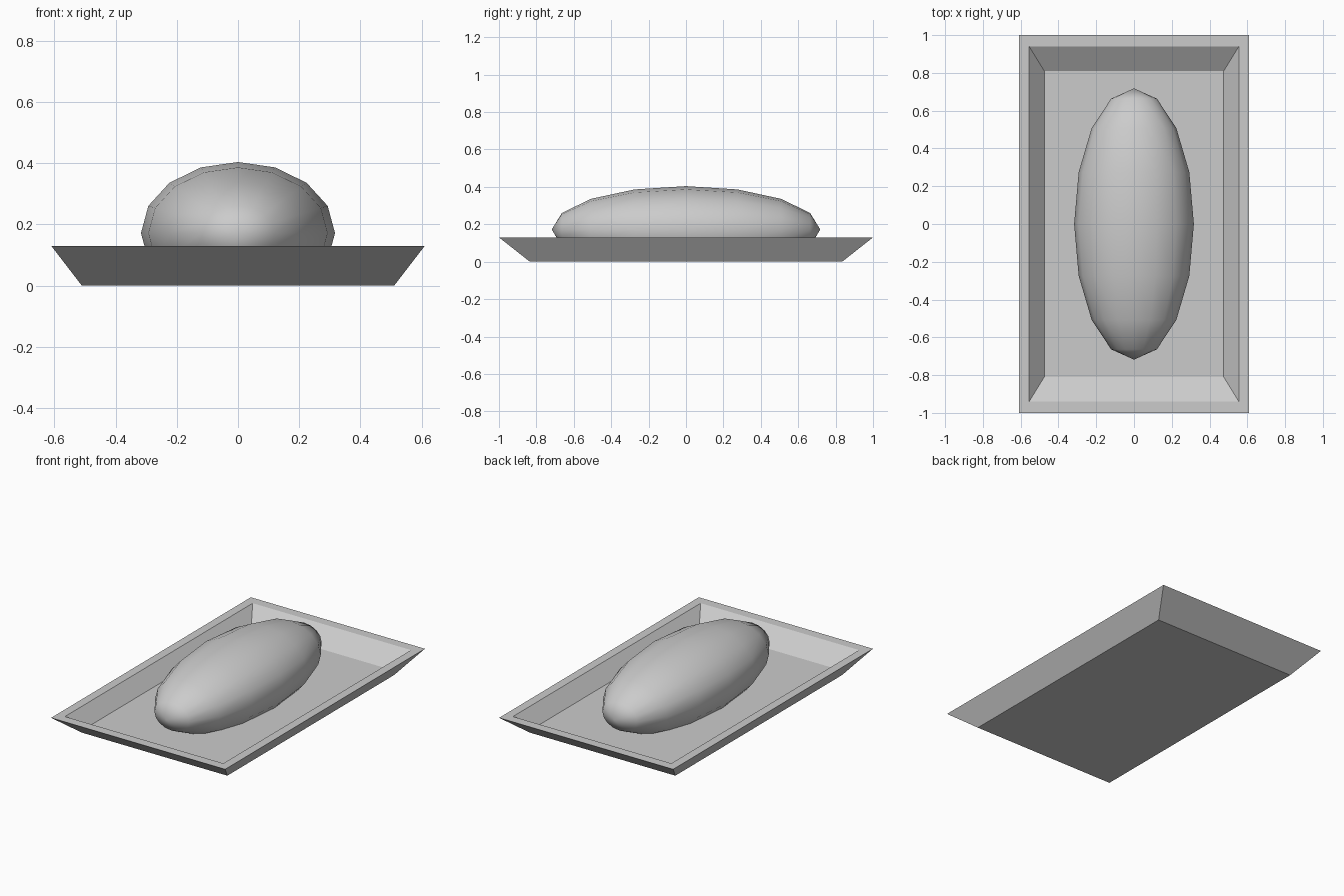
import bpy, bmesh
from mathutils import Matrix

if "Cube" in bpy.data.objects:
    bpy.data.objects.remove(bpy.data.objects["Cube"])

FLOOR_Z = 0.042


def add_object(name, bm):
    mesh = bpy.data.meshes.new(name)
    bmesh.ops.recalc_face_normals(bm, faces=bm.faces[:])
    bm.to_mesh(mesh)
    bm.free()
    obj = bpy.data.objects.new(name, mesh)
    bpy.context.collection.objects.link(obj)
    return obj


# Tray: stacked rectangles (half width, half length, height) joined into one shell
bm = bmesh.new()
levels = [(0.51, 0.835, 0), (0.61, 1.0, 0.13), (0.555, 0.94, 0.13), (0.475, 0.81, FLOOR_Z)]
rings = [[bm.verts.new((sx * x, sy * y, z))
          for sx, sy in ((-1, -1), (1, -1), (1, 1), (-1, 1))] for x, y, z in levels]
for low, high in zip(rings, rings[1:]):
    for i in range(4):
        j = (i + 1) % 4
        bm.faces.new((low[i], low[j], high[j], high[i]))
bm.faces.new(rings[0][::-1])
bm.faces.new(rings[-1])
add_object("tray", bm)

# Loaf: stretched sphere with its poles along y, cut flat where it rests on the tray floor
bm = bmesh.new()
placement = (Matrix.Translation((0, 0, 0.172))
             @ Matrix.Diagonal((0.317, 0.718, 0.232, 1))
             @ Matrix.Rotation(1.5707963, 4, 'X'))
bmesh.ops.create_uvsphere(bm, u_segments=16, v_segments=8, radius=1, matrix=placement)
cut = bmesh.ops.bisect_plane(bm, geom=bm.verts[:] + bm.edges[:] + bm.faces[:],
                             plane_co=(0, 0, FLOOR_Z), plane_no=(0, 0, 1), clear_inner=True)
bmesh.ops.contextual_create(
    bm, geom=[e for e in cut["geom_cut"] if isinstance(e, bmesh.types.BMEdge)])
loaf = add_object("loaf", bm)
for face in loaf.data.polygons:
    face.use_smooth = face.normal.z > -0.99
